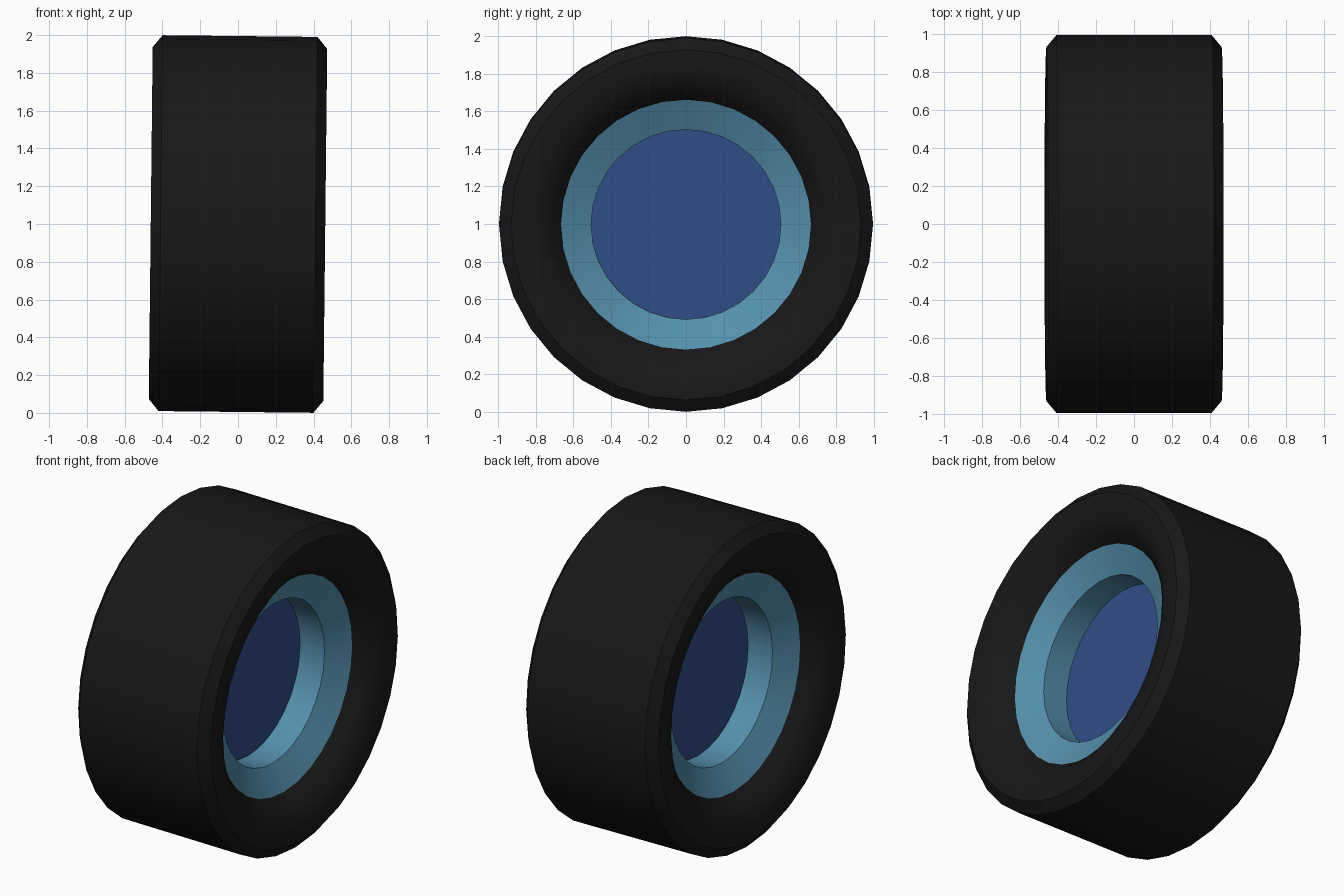
import bpy, bmesh, math

if "Cube" in bpy.data.objects:
    bpy.data.objects.remove(bpy.data.objects["Cube"])

SEG = 32
TILT = 0.011  # slight lean of the wheel about y


def material(name, rgb):
    m = bpy.data.materials.new(name)
    m.diffuse_color = (*rgb, 1)
    m.use_nodes = True
    m.node_tree.nodes["Principled BSDF"].inputs["Base Color"].default_value = m.diffuse_color
    return m


def lathe(name, profile, mat, closed=False):
    """Revolve (x, radius) points around the x axis."""
    bm = bmesh.new()
    rings = []
    for x, r in profile:
        if r == 0:
            rings.append([bm.verts.new((x, 0, 0))] * SEG)
        else:
            rings.append([bm.verts.new((x, r * math.sin(2 * math.pi * i / SEG),
                                        r * math.cos(2 * math.pi * i / SEG)))
                          for i in range(SEG)])
    pairs = list(zip(rings, rings[1:]))
    if closed:
        pairs.append((rings[-1], rings[0]))
    for a, b in pairs:
        for i in range(SEG):
            j = (i + 1) % SEG
            bm.faces.new(list(dict.fromkeys((a[i], a[j], b[j], b[i]))))
    bmesh.ops.recalc_face_normals(bm, faces=bm.faces)
    me = bpy.data.meshes.new(name)
    bm.to_mesh(me)
    bm.free()
    me.materials.append(mat)
    ob = bpy.data.objects.new(name, me)
    bpy.context.collection.objects.link(ob)
    ob.location.z = 1
    ob.rotation_euler.y = TILT
    bpy.ops.object.select_all(action='DESELECT')
    ob.select_set(True)
    bpy.context.view_layer.objects.active = ob
    bpy.ops.object.shade_smooth_by_angle(angle=math.radians(30))
    return ob


def both_sides(half):
    return half + [(-x, r) for x, r in reversed(half)]


rubber = material("rubber", (0.009, 0.009, 0.009))
rim_blue = material("rim_blue", (0.09, 0.28, 0.42))
hub_blue = material("hub_blue", (0.03, 0.075, 0.25))

# Tyre: bead, dished sidewall, chamfer, tread
lathe("tyre", both_sides([(0.33, 0.665), (0.385, 0.712), (0.435, 0.77),
                          (0.46, 0.86), (0.462, 0.932), (0.41, 0.995)]),
      rubber, closed=True)

# Rim: sloping flange and barrel stepping in to the hub disc, sealed behind
lathe("rim", both_sides([(0.08, 0.505), (0.25, 0.505), (0.33, 0.665)]),
      rim_blue, closed=True)

# Hub disc closing both sides of the rim
lathe("hub_disc", both_sides([(0.08, 0), (0.08, 0.505)]), hub_blue)
